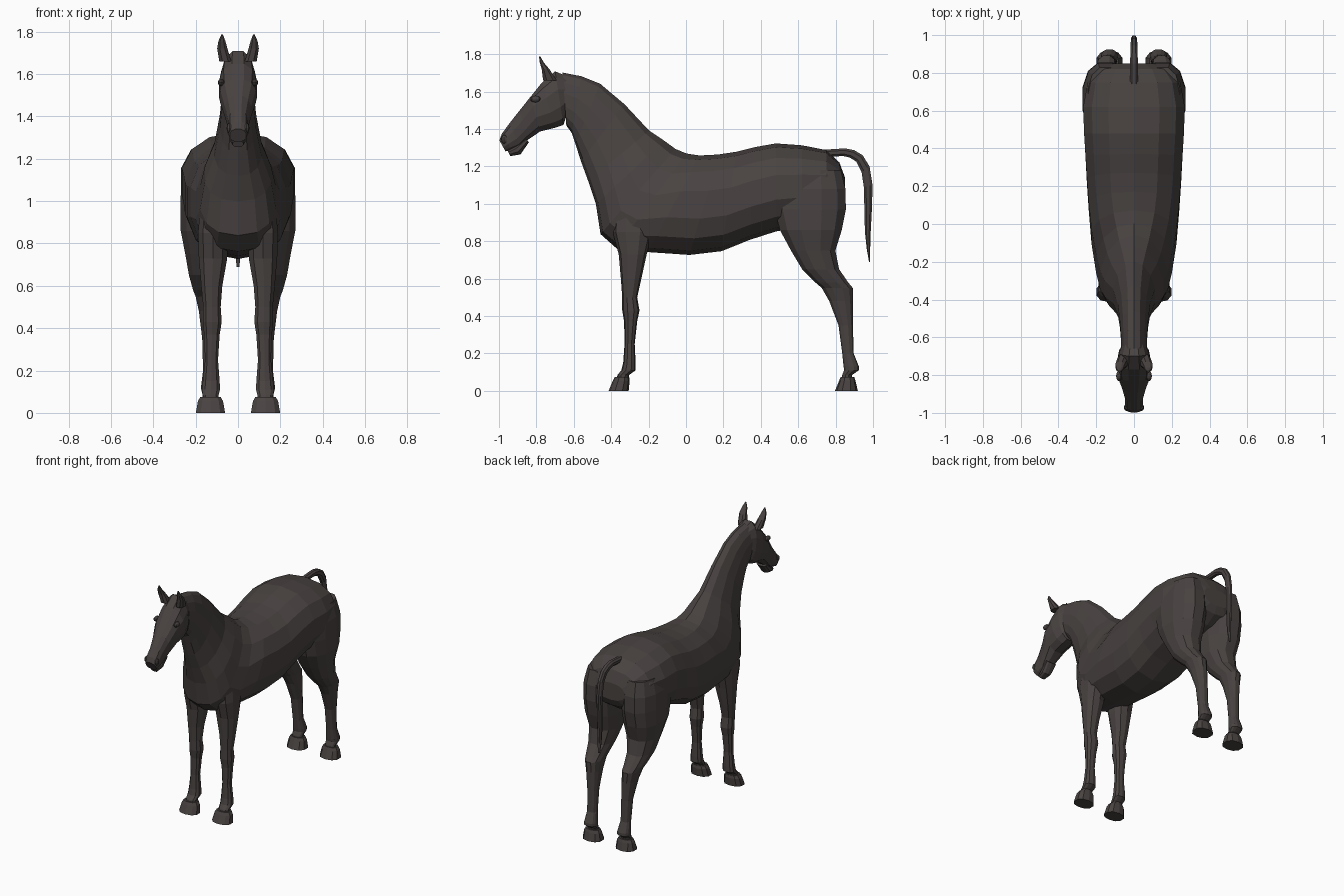
import bpy, bmesh, math
from mathutils import Vector

coat = bpy.data.materials.new("dark brown coat")
coat.diffuse_color = (0.066, 0.056, 0.053, 1)


def power(v, e):
    return math.copysign(abs(v) ** e, v)


def ring(a, b, w, f=0.5, e=0.85, x0=0.0, n=14):
    """Rounded section from side-view point a to b, half width w, widest at fraction f."""
    a, b = Vector((0, *a)), Vector((0, *b))
    m = a.lerp(b, f)
    pts = []
    for i in range(n):
        t = 2 * math.pi * (i + 0.5) / n
        s, c = math.sin(t), math.cos(t)
        k = e if s > 0 else 0.85
        end = a if s > 0 else b
        p = m + (end - m) * abs(power(s, k)) / math.cos(math.pi / n) ** 0.5
        p.x = x0 + w * power(c, k)
        pts.append(p)
    # stretch so the first and last points reach a and b
    return pts


def finish(name, bm, mirror=False):
    bmesh.ops.recalc_face_normals(bm, faces=bm.faces)
    me = bpy.data.meshes.new(name)
    bm.to_mesh(me)
    bm.free()
    me.materials.append(coat)
    ob = bpy.data.objects.new(name, me)
    bpy.context.collection.objects.link(ob)
    if mirror:
        ob.modifiers.new("mirror", 'MIRROR').use_bisect_axis[0] = False
    return ob


def loft(name, rings, mirror=False):
    bm = bmesh.new()
    rows = [[bm.verts.new(p) for p in r] for r in rings]
    n = len(rows[0])
    for r, q in zip(rows, rows[1:]):
        for i in range(n):
            bm.faces.new((r[i], r[(i + 1) % n], q[(i + 1) % n], q[i]))
    bm.faces.new(rows[0])
    bm.faces.new(rows[-1])
    return finish(name, bm, mirror)


def column(name, sections, n=10):
    """Mirrored upright part: sections of y front, y back, z, x inner, x outer."""
    loft(name, [ring((yf, z), (yb, z), (xo - xi) / 2, 0.5, 0.85, (xi + xo) / 2, n)
                for yf, yb, z, xi, xo in sections], True)


def blob(name, loc, size):
    bm = bmesh.new()
    bmesh.ops.create_uvsphere(bm, u_segments=8, v_segments=6, radius=1)
    for v in bm.verts:
        v.co = Vector([v.co[i] * size[i] + loc[i] for i in range(3)])
    finish(name, bm, True)


# Neck and trunk, one skin from throat to rump
loft("body", [ring(*s) for s in [
    ((-.66, 1.70), (-.64, 1.42), .070, .5, 1),
    ((-.56, 1.68), (-.61, 1.38), .072, .5, 1),
    ((-.46, 1.64), (-.59, 1.32), .077, .5, 1.1),
    ((-.33, 1.53), (-.56, 1.23), .088, .5, 1.1),
    ((-.20, 1.39), (-.52, 1.12), .115, .55, 1.1),
    ((-.12, 1.335), (-.48, 1.00), .160, .62, 1.1),
    ((-.06, 1.29), (-.455, .84), .183, .62, 1.0),
    ((.00, 1.265), (-.37, .765), .205, .58, .95),
    ((.07, 1.255), (-.20, .745), .230, .5, .9),
    ((.17, 1.26), (.02, .73), .245, .5, .85),
    ((.27, 1.275), (.19, .75), .255, .5, .85),
    ((.37, 1.30), (.34, .81), .262, .5, .85),
    ((.48, 1.32), (.48, .855), .270, .5, .85),
    ((.62, 1.31), (.62, .88), .275, .5, .85),
    ((.75, 1.285), (.75, .92), .250, .5, .85),
    ((.82, 1.22), (.825, .97), .195, .5, .85),
    ((.85, 1.14), (.85, 1.02), .110, .5, .85)]])

# Head, lower lip, eyes and nostrils
loft("head", [ring(*s, n=12) for s in [
    ((-.63, 1.68), (-.635, 1.48), .060),
    ((-.70, 1.71), (-.655, 1.42), .082),
    ((-.77, 1.65), (-.70, 1.405), .092),
    ((-.83, 1.575), (-.78, 1.385), .086, .4),
    ((-.89, 1.50), (-.84, 1.345), .064),
    ((-.945, 1.43), (-.885, 1.305), .049),
    ((-.985, 1.375), (-.935, 1.29), .050),
    ((-.998, 1.34), (-.965, 1.28), .040)]])
loft("lower_lip", [ring(*s, n=10) for s in [
    ((-.86, 1.35), (-.84, 1.33), .040),
    ((-.92, 1.31), (-.885, 1.265), .036),
    ((-.955, 1.285), (-.94, 1.255), .026)]])
blob("eye", (.080, -.805, 1.56), (.015, .028, .018))
blob("nostril", (.040, -.972, 1.345), (.014, .018, .024))

# Ears
column("ear", [
    (-.765, -.69, 1.66, .030, .090),
    (-.772, -.73, 1.72, .048, .100),
    (-.782, -.76, 1.755, .058, .094),
    (-.786, -.778, 1.787, .071, .079)], 8)

# Front legs and hooves
column("front_leg", [
    (-.38, -.18, .98, .060, .180),
    (-.39, -.18, .85, .045, .192),
    (-.358, -.212, .73, .048, .188),
    (-.347, -.24, .60, .072, .176),
    (-.340, -.262, .50, .080, .166),
    (-.340, -.25, .43, .075, .168),
    (-.330, -.262, .37, .085, .162),
    (-.328, -.275, .25, .093, .157),
    (-.335, -.27, .15, .085, .168),
    (-.345, -.27, .11, .083, .172),
    (-.365, -.305, .085, .090, .168),
    (-.375, -.31, .05, .090, .168)])
column("front_hoof", [
    (-.380, -.305, .075, .080, .180),
    (-.390, -.302, .055, .068, .192),
    (-.412, -.308, 0, .058, .202)])

# Hind legs and hooves
column("hind_leg", [
    (.50, .83, 1.18, .060, .245),
    (.47, .855, 1.08, .030, .272),
    (.47, .857, .97, .025, .276),
    (.50, .835, .86, .030, .274),
    (.56, .800, .75, .045, .252),
    (.62, .820, .65, .070, .234),
    (.69, .868, .58, .085, .214),
    (.725, .893, .55, .090, .202),
    (.765, .893, .48, .095, .186),
    (.815, .893, .35, .098, .170),
    (.835, .897, .20, .098, .166),
    (.842, .925, .13, .086, .175),
    (.845, .925, .11, .086, .175),
    (.835, .888, .085, .092, .168),
    (.830, .885, .05, .092, .168)], 12)
column("hind_hoof", [
    (.828, .898, .075, .080, .180),
    (.820, .905, .055, .068, .192),
    (.798, .917, 0, .058, .202)])

# Tail
loft("tail", [ring(*s, n=8) for s in [
    ((.74, 1.29), (.76, 1.25), .022),
    ((.85, 1.297), (.84, 1.255), .022),
    ((.90, 1.287), (.875, 1.247), .021),
    ((.945, 1.26), (.91, 1.225), .020),
    ((.982, 1.20), (.938, 1.17), .018),
    ((.998, 1.10), (.95, 1.09), .017),
    ((.995, .98), (.953, .98), .017),
    ((.988, .85), (.956, .85), .016),
    ((.985, .76), (.966, .76), .014),
    ((.985, .69), (.978, .69), .007)]])
